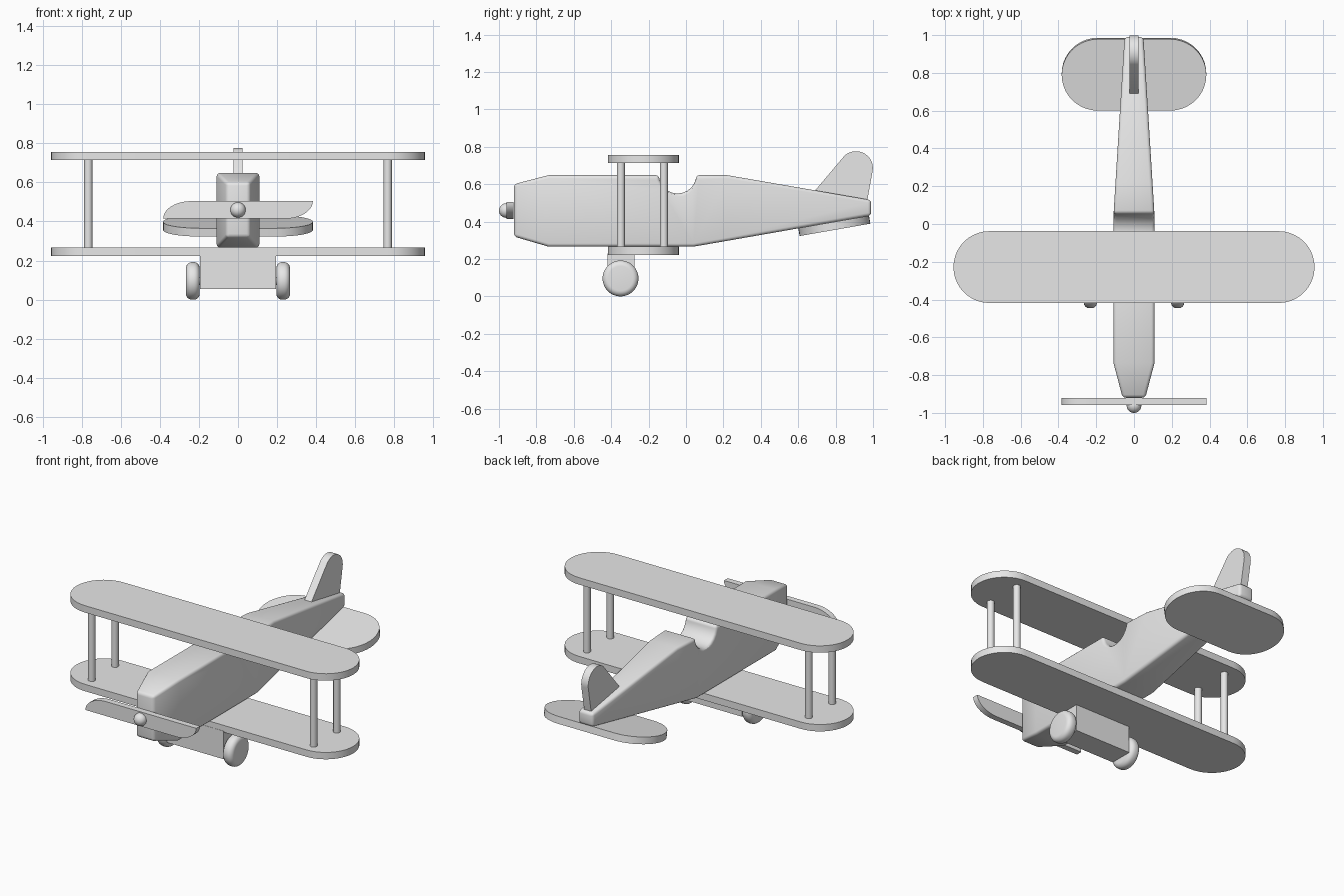
import bpy, bmesh
from math import sin, cos, pi, radians, atan

if "Cube" in bpy.data.objects:
    bpy.data.objects.remove(bpy.data.objects["Cube"], do_unlink=True)

grey = bpy.data.materials.new("plain_grey")
grey.use_nodes = True
grey.diffuse_color = (0.8, 0.8, 0.8, 1)
grey.node_tree.nodes["Principled BSDF"].inputs["Base Color"].default_value = (0.8, 0.8, 0.8, 1)


def activate(obj):
    bpy.ops.object.select_all(action='DESELECT')
    obj.select_set(True)
    bpy.context.view_layer.objects.active = obj


def add_object(name, bm, loc=(0, 0, 0), rot=(0, 0, 0)):
    bmesh.ops.recalc_face_normals(bm, faces=bm.faces)
    mesh = bpy.data.meshes.new(name)
    bm.to_mesh(mesh)
    bm.free()
    mesh.materials.append(grey)
    obj = bpy.data.objects.new(name, mesh)
    bpy.context.collection.objects.link(obj)
    obj.location, obj.rotation_euler = loc, rot
    return obj


def finish(obj, bevel=0, segments=3):
    activate(obj)
    if bevel:
        mod = obj.modifiers.new("rounded_edges", 'BEVEL')
        mod.width, mod.segments = bevel, segments
        mod.limit_method, mod.angle_limit = 'ANGLE', radians(35)
        mod.use_clamp_overlap = False
        bpy.ops.object.modifier_apply(modifier=mod.name)
    bpy.ops.object.shade_smooth_by_angle(angle=radians(30))
    return obj


def plate(name, outline, thick, loc=(0, 0, 0), rot=(0, 0, 0)):
    """Flat outline extruded evenly about its own plane."""
    bm = bmesh.new()
    face = bm.faces.new([bm.verts.new((x, y, -thick / 2)) for x, y in outline])
    new = bmesh.ops.extrude_face_region(bm, geom=[face])["geom"]
    bmesh.ops.translate(bm, vec=(0, 0, thick),
                        verts=[v for v in new if isinstance(v, bmesh.types.BMVert)])
    return finish(add_object(name, bm, loc, rot))


def cylinder(name, radius, length, loc, rot=(0, 0, 0), sides=32):
    bm = bmesh.new()
    bmesh.ops.create_cone(bm, cap_ends=True, segments=sides,
                          radius1=radius, radius2=radius, depth=length)
    return add_object(name, bm, loc, rot)


def arc(cx, cy, r, start, end, n=20):
    return [(cx + r * cos(radians(start + (end - start) * i / n)),
             cy + r * sin(radians(start + (end - start) * i / n))) for i in range(n + 1)]


def stadium(half_length, r):
    c = half_length - r
    return arc(c, 0, r, -90, 90) + arc(-c, 0, r, 90, 270)


# Fuselage: rectangular sections (y, bottom, top, half width)
sections = [(-0.92, 0.32, 0.60, 0.06), (-0.735, 0.266, 0.648, 0.109),
            (0.04, 0.266, 0.648, 0.109), (0.22, 0.297, 0.648, 0.098),
            (0.99, 0.432, 0.515, 0.05)]
bm = bmesh.new()
rings = [[bm.verts.new((sx * w, y, z)) for sx, z in ((-1, lo), (1, lo), (1, hi), (-1, hi))]
         for y, lo, hi, w in sections]
for a, b in zip(rings, rings[1:]):
    for i in range(4):
        j = (i + 1) % 4
        bm.faces.new((a[i], a[j], b[j], b[i]))
bm.faces.new(rings[0])
bm.faces.new(rings[-1])
fuselage = add_object("fuselage", bm)

# Round cockpit scoop across the fuselage
cutter = cylinder("cockpit_cutter", 0.1, 0.6, (0, -0.045, 0.65), (0, pi / 2, 0), 24)
cutter.hide_render = True
activate(fuselage)
cut = fuselage.modifiers.new("cockpit", 'BOOLEAN')
cut.operation, cut.object, cut.solver = 'DIFFERENCE', cutter, 'EXACT'
bpy.ops.object.modifier_apply(modifier=cut.name)
bpy.data.objects.remove(cutter, do_unlink=True)
finish(fuselage, 0.017)

# Wings and the struts between them
WING_Y = -0.228
plate("upper_wing", stadium(0.956, 0.19), 0.043, (0, WING_Y, 0.735))
plate("lower_wing", stadium(0.956, 0.19), 0.043, (0, WING_Y, 0.244))
for side, sx in (("left", 1), ("right", -1)):
    for place, y in (("front", -0.348), ("rear", -0.118)):
        finish(cylinder(f"{side}_{place}_strut", 0.021, 0.46, (sx * 0.766, y, 0.49)))

# Tailplane lies against the sloping underside
slope = atan(0.166 / 0.95)
plate("tailplane", stadium(0.383, 0.192), 0.043,
      (0, 0.793, 0.377), (slope, 0, 0))

# Upright fin with a rounded tip
fin = [(0.685, 0.56), (0.75, 0.49), (0.965, 0.49)] + arc(0.909, 0.686, 0.09, -10, 135)
plate("tail_fin", fin, 0.048, rot=(pi / 2, 0, pi / 2))

# Landing gear: block, axle and rounded wheels
block = [(-0.195, 0.055), (0.195, 0.055), (0.195, 0.23), (-0.195, 0.23)]
plate("landing_block", block, 0.145, (0, -0.347, 0), (pi / 2, 0, 0))
finish(cylinder("axle", 0.02, 0.44, (0, -0.35, 0.096), (0, pi / 2, 0)))
for side, sx in (("left", 1), ("right", -1)):
    wheel = cylinder(f"{side}_wheel", 0.096, 0.07, (sx * 0.231, -0.35, 0.096),
                     (0, pi / 2, 0), 48)
    finish(wheel, 0.03, 6)

# Propeller: half outline repeated by a half turn
tip = [(-0.24 - 0.143 * sin(t * pi / 20), -0.045 + 0.09 * cos(t * pi / 20)) for t in range(11)]
blade = tip + [(-x, -y) for x, y in tip]
plate("propeller", blade, 0.037, (0, -0.94, 0.459), (pi / 2, 0, 0))

# Rounded hub
bm = bmesh.new()
bmesh.ops.create_uvsphere(bm, u_segments=32, v_segments=16, radius=0.039)
finish(add_object("propeller_hub", bm, (0, -0.961, 0.459)))
